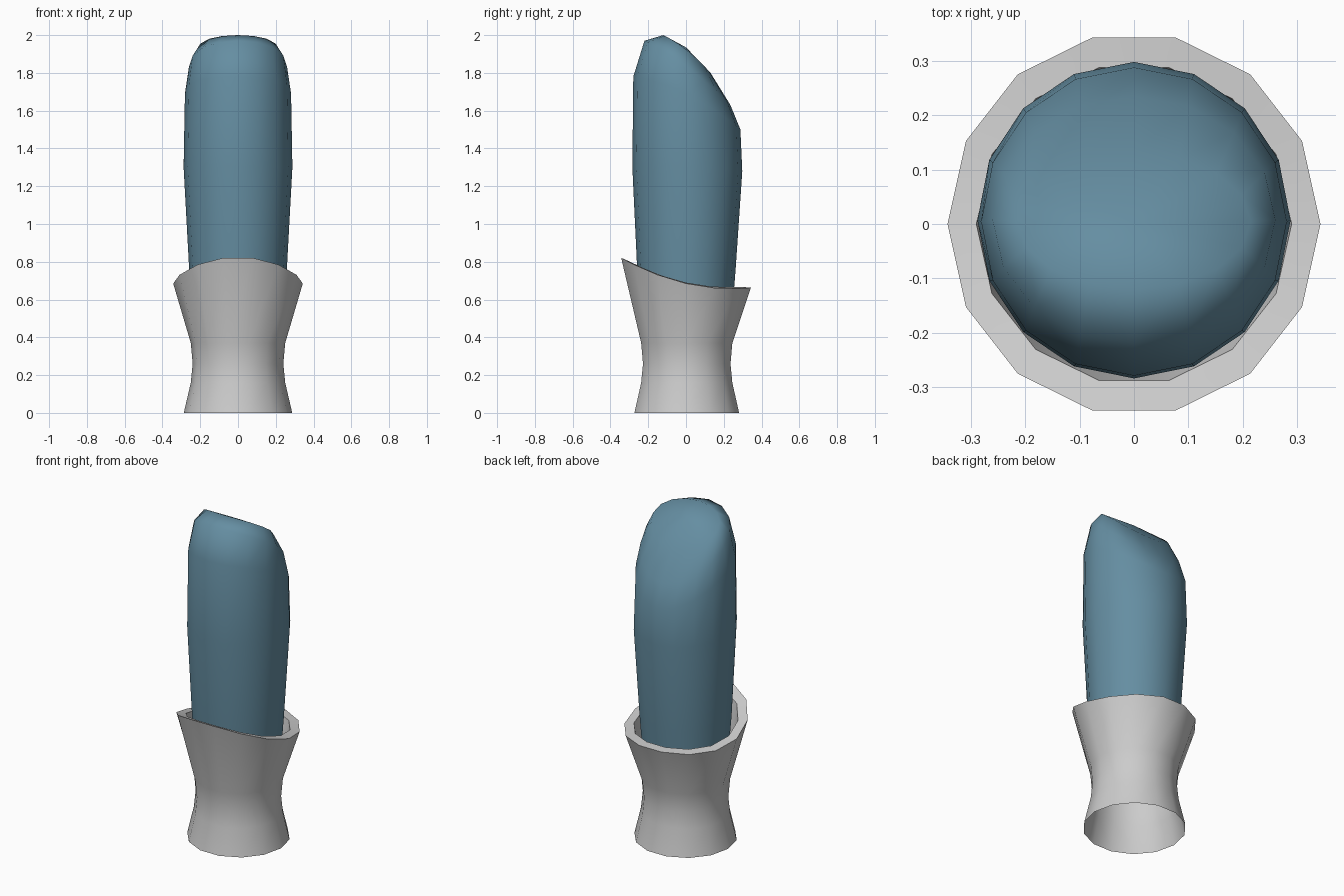
import bpy, bmesh
from math import sin, cos, pi, radians

if "Cube" in bpy.data.objects:
    bpy.data.objects.remove(bpy.data.objects["Cube"])


def blend(front, mid, back, t):
    """Quadratic through front (t=-1), mid (t=0) and back (t=1)."""
    return mid + (back - front) / 2 * t + ((front + back) / 2 - mid) * t * t


def loft(name, rings, sides, turn, cap_start, cap_end, angle):
    """Skin rings of (x radius, y front, y back, z front, z mid, z back)."""
    bm = bmesh.new()
    loops = []
    for rx, yf, yb, zf, zm, zb in rings:
        loop = []
        for i in range(sides):
            a = 2 * pi * (i + turn) / sides - pi / 2
            t = sin(a)
            loop.append(bm.verts.new((rx * cos(a),
                                      (yf + yb) / 2 + (yb - yf) / 2 * t,
                                      blend(zf, zm, zb, t))))
        loops.append(loop)
    for lo, hi in zip(loops, loops[1:]):
        for i in range(sides):
            j = (i + 1) % sides
            bm.faces.new((lo[i], lo[j], hi[j], hi[i]))
    if cap_start:
        bm.faces.new(loops[0][::-1])
    if cap_end is not None:
        tip = bm.verts.new(cap_end)
        for i in range(sides):
            bm.faces.new((loops[-1][i], loops[-1][(i + 1) % sides], tip))
    mesh = bpy.data.meshes.new(name)
    bm.to_mesh(mesh)
    bm.free()
    ob = bpy.data.objects.new(name, mesh)
    bpy.context.collection.objects.link(ob)
    bpy.ops.object.select_all(action='DESELECT')
    ob.select_set(True)
    bpy.context.view_layer.objects.active = ob
    bpy.ops.object.shade_smooth_by_angle(angle=radians(angle))
    return ob


def flat(r, z):
    y = r * 0.99
    return (r, 0.004 - y, 0.004 + y, z, z, z)


# flared sleeve: waisted outer wall, slanted rim, inner wall
sleeve = loft("sleeve", [
    flat(0.287, 0), flat(0.25, 0.16), flat(0.24, 0.26), flat(0.25, 0.37),
    (0.343, -0.352, 0.352, 0.826, 0.685, 0.664),
    (0.29, -0.295, 0.295, 0.80, 0.69, 0.668),
    flat(0.238, 0.40)], 14, 0.5, False, None, 40)

# slant-topped rounded stick
stick = loft("stick", [
    flat(0.232, 0.40),
    (0.258, -0.258, 0.262, 0.75, 0.75, 0.75),
    (0.288, -0.284, 0.298, 1.30, 1.30, 1.28),
    (0.281, -0.279, 0.288, 1.78, 1.69, 1.50),
    (0.260, -0.220, 0.235, 1.97, 1.83, 1.63),
    (0.215, -0.120, 0.130, 2.00, 1.92, 1.80)],
    16, 0, True, (0, 0, 1.935), 75)

blue = bpy.data.materials.new("blue")
blue.diffuse_color = (0.13, 0.27, 0.36, 1)
blue.use_nodes = True
blue.node_tree.nodes["Principled BSDF"].inputs["Base Color"].default_value = blue.diffuse_color
stick.data.materials.append(blue)
